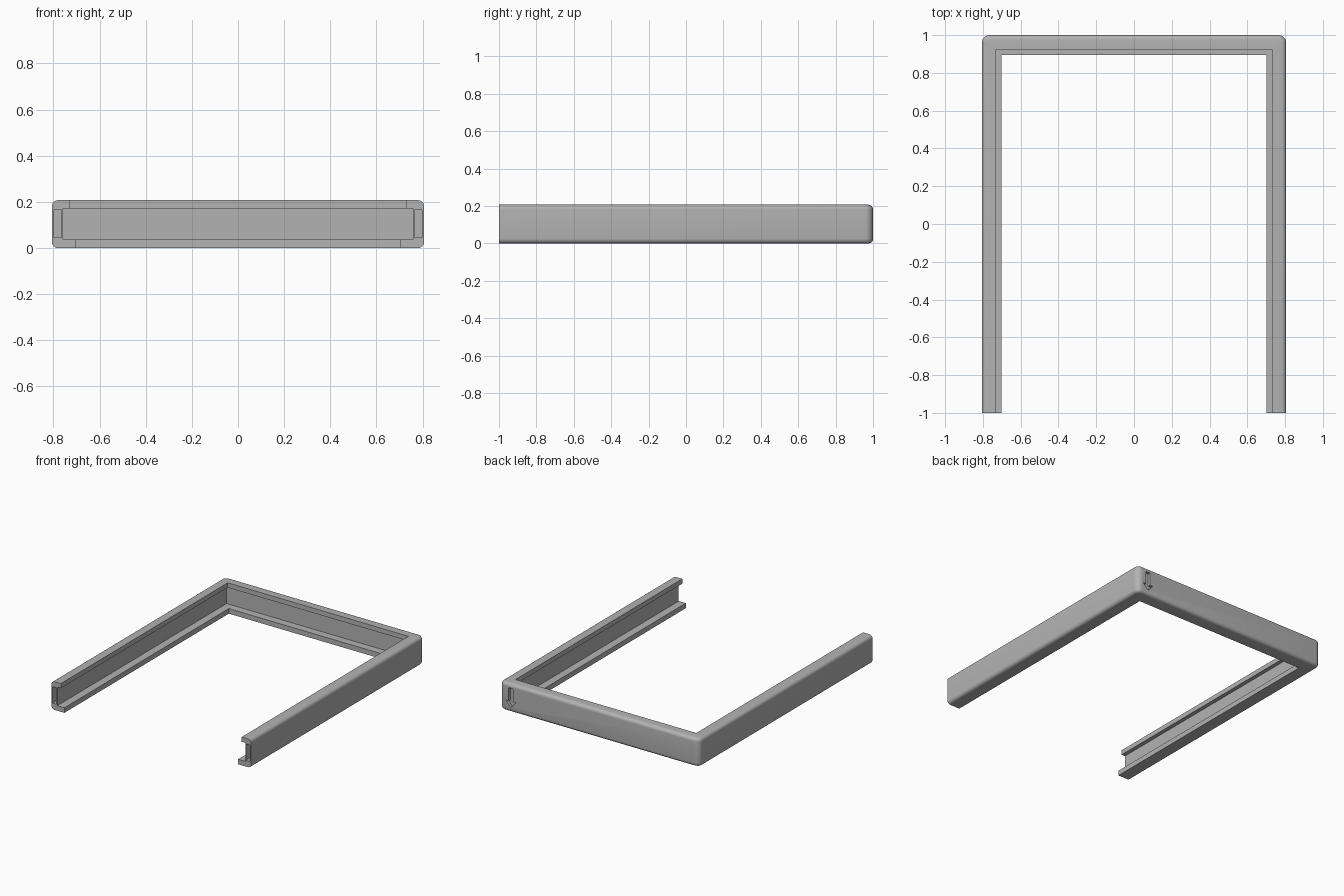
import bpy, bmesh
from math import pi, cos, sin, radians

if "Cube" in bpy.data.objects:
    bpy.data.objects.remove(bpy.data.objects["Cube"], do_unlink=True)

HALF_W, HEIGHT = 0.806, 0.207      # outer half width and height
EDGE_R, CORNER_R = 0.025, 0.042    # long edge rounding, upright corner rounding
WEB, TOP_LIP, LOW_LIP = 0.047, 0.076, 0.104
FLOOR, CEILING = 0.037, 0.172      # channel between the lips
STEPS = 6

grey = bpy.data.materials.new("plain grey")
grey.use_nodes = True
grey.diffuse_color = (0.45, 0.45, 0.45, 1)
grey.node_tree.nodes["Principled BSDF"].inputs["Base Color"].default_value = grey.diffuse_color


def make_object(name, bm):
    bmesh.ops.recalc_face_normals(bm, faces=bm.faces[:])
    mesh = bpy.data.meshes.new(name)
    bm.to_mesh(mesh)
    bm.free()
    mesh.materials.append(grey)
    obj = bpy.data.objects.new(name, mesh)
    bpy.context.collection.objects.link(obj)
    return obj


def prism(name, outline, direction):
    """Extrude a closed outline of 3D points along a direction."""
    bm = bmesh.new()
    face = bm.faces.new([bm.verts.new(p) for p in outline])
    new = bmesh.ops.extrude_face_region(bm, geom=[face])["geom"]
    bmesh.ops.translate(bm, vec=direction, verts=[v for v in new if isinstance(v, bmesh.types.BMVert)])
    return make_object(name, bm)


def arc(steps):
    return [i / steps * pi / 2 for i in range(steps + 1)]


# Channel cross-section as (inset from the outside, height)
profile = [(EDGE_R * (1 - sin(a)), EDGE_R * (1 - cos(a))) for a in arc(STEPS)]
profile += [(d, HEIGHT - z) for d, z in reversed(profile)]
profile += [(TOP_LIP, HEIGHT), (TOP_LIP, CEILING), (WEB, CEILING),
            (WEB, FLOOR), (LOW_LIP, FLOOR), (LOW_LIP, 0)]


def u_path(inset, z):
    """U-shaped path at a given inset, with rounded back corners."""
    x, y, r = HALF_W - inset, 1 - inset, max(CORNER_R - inset, 0)
    half = [(x, -1)] + [(x - r + r * cos(a), y - r + r * sin(a)) for a in arc(STEPS)]
    return [(px, py, z) for px, py in half] + [(-px, py, z) for px, py in reversed(half)]


# Frame: loft the cross-section round the U and cap both open ends
bm = bmesh.new()
rows = [[bm.verts.new(p) for p in u_path(d, z)] for d, z in profile]
for i, row in enumerate(rows):
    nxt = rows[(i + 1) % len(rows)]
    for j in range(len(row) - 1):
        bm.faces.new((row[j], row[j + 1], nxt[j + 1], nxt[j]))
for end in (0, -1):
    bm.faces.new([row[end] for row in rows])
bmesh.ops.remove_doubles(bm, verts=bm.verts[:], dist=1e-5)
frame = make_object("channel_frame", bm)

# Cutters: a slot in each arm end and an engraved arrow on the back
cutters = []
for side, label in ((1, "left"), (-1, "right")):
    slot = [(side * x, -1.05, z) for x, z in ((0.764, 0.046), (0.797, 0.046), (0.797, 0.165), (0.764, 0.165))]
    cutters.append(prism(label + "_slot_cutter", slot, (0, 0.15, 0)))
half_arrow = [(0.018, 0.175), (0.018, 0.08), (0.042, 0.08), (0, 0.035)]
arrow = half_arrow + [(-x, z) for x, z in reversed(half_arrow[:-1])]
cutters.append(prism("arrow_cutter", [(0.715 + x, 1.05, z) for x, z in arrow], (0, -0.07, 0)))

bpy.ops.object.select_all(action="DESELECT")
bpy.context.view_layer.objects.active = frame
frame.select_set(True)
for cutter in cutters:
    mod = frame.modifiers.new(cutter.name, "BOOLEAN")
    mod.operation, mod.solver, mod.object = "DIFFERENCE", "EXACT", cutter
    bpy.ops.object.modifier_apply(modifier=mod.name)
    bpy.data.objects.remove(cutter, do_unlink=True)
bpy.ops.object.shade_smooth_by_angle(angle=radians(30))
